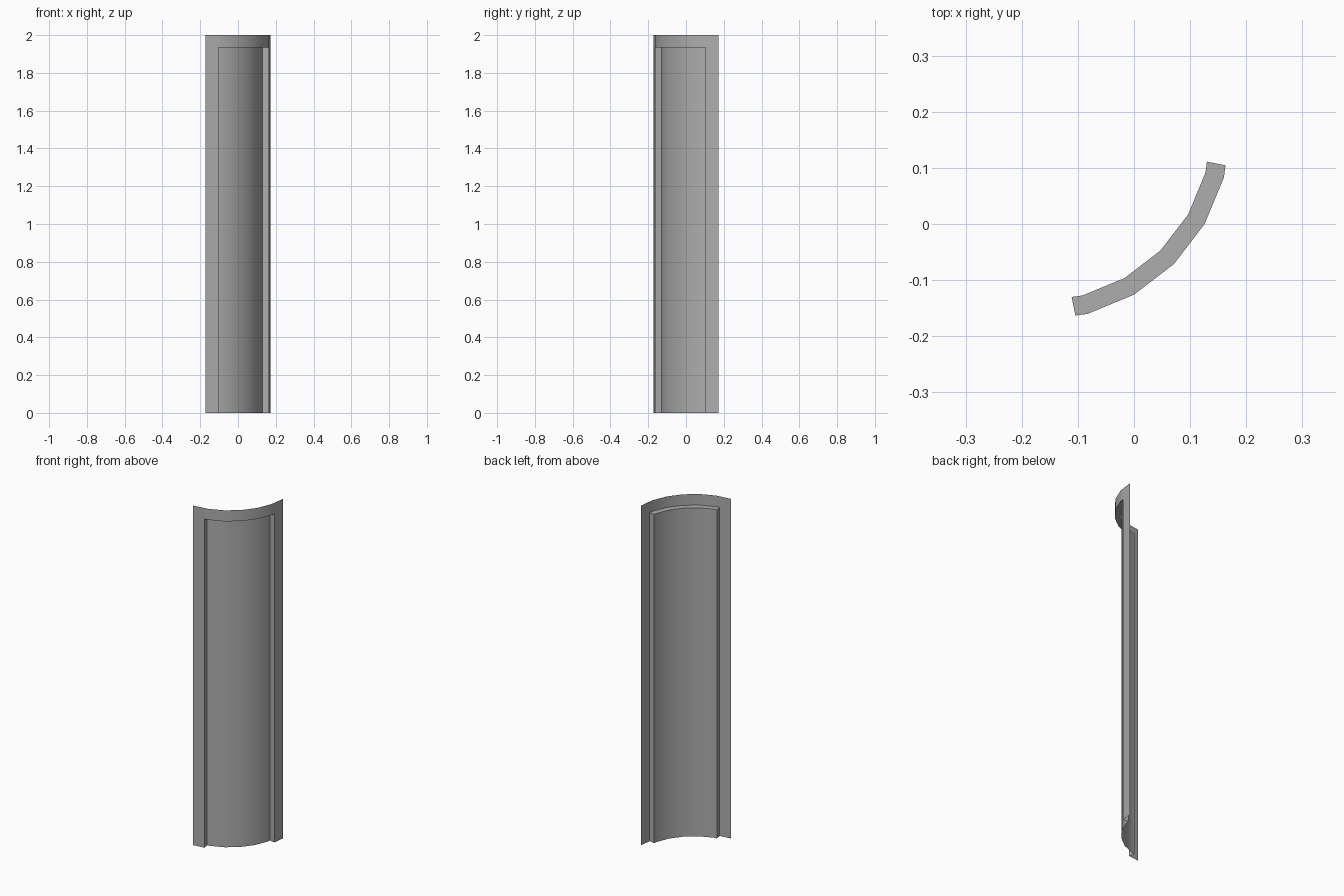
import bpy, bmesh
from math import radians, sin, cos

if "Cube" in bpy.data.objects:
    bpy.data.objects.remove(bpy.data.objects["Cube"])

R_OUT, R_IN = 0.344, 0.310      # frame radius, recessed panel radius
C = R_OUT / 2                   # arc centre is (-C, C)
TOP, PANEL_TOP = 2.0, 1.935


def arc_point(r, deg):
    """Point on a quarter arc made of six 15-degree chords."""
    i = min(int(deg // 15), 5)
    a, b = radians(15 * i), radians(15 * (i + 1))
    # walk along the straight chord to the requested angle
    t = radians(deg)
    k = sin(t - a) / (sin(t - a) + sin(b - t))
    x = r * (sin(a) * (1 - k) + sin(b) * k)
    y = -r * (cos(a) * (1 - k) + cos(b) * k)
    return x - C, y + C


def quad(bm, pts):
    bm.faces.new([bm.verts.new(p) for p in pts])


def strip(bm, r, angles, z0, z1):
    for a, b in zip(angles, angles[1:]):
        p, q = arc_point(r, a), arc_point(r, b)
        quad(bm, [(*p, z0), (*q, z0), (*q, z1), (*p, z1)])


L, R = 11.4, 78.6
mid = [L, 15, 30, 45, 60, 75, R]
bm = bmesh.new()

# Frame: side stiles and top rail (thin sheet)
strip(bm, R_OUT, [0, L], 0, PANEL_TOP)
strip(bm, R_OUT, [R, 90], 0, PANEL_TOP)
strip(bm, R_OUT, [0] + mid + [90], PANEL_TOP, TOP)

# Recessed curved panel
strip(bm, R_IN, mid, 0, PANEL_TOP)

# Recess side walls
for a, flip in ((L, False), (R, True)):
    o, i = arc_point(R_OUT, a), arc_point(R_IN, a)
    if flip:
        o, i = i, o
    quad(bm, [(*o, 0), (*i, 0), (*i, PANEL_TOP), (*o, PANEL_TOP)])

# Recess soffit
for a, b in zip(mid, mid[1:]):
    pts = [arc_point(R_IN, a), arc_point(R_IN, b), arc_point(R_OUT, b), arc_point(R_OUT, a)]
    quad(bm, [(*p, PANEL_TOP) for p in pts])

bmesh.ops.remove_doubles(bm, verts=bm.verts, dist=0.0005)
me = bpy.data.meshes.new("curved_panel")
bm.to_mesh(me)
bm.free()
ob = bpy.data.objects.new("curved_panel", me)
bpy.context.collection.objects.link(ob)

# Dark grey finish
mat = bpy.data.materials.new("dark_grey")
mat.diffuse_color = (0.42, 0.42, 0.42, 1)
mat.use_nodes = True
mat.node_tree.nodes["Principled BSDF"].inputs["Base Color"].default_value = mat.diffuse_color
me.materials.append(mat)

bpy.context.view_layer.objects.active = ob
ob.select_set(True)
bpy.ops.object.shade_smooth_by_angle(angle=radians(30))
